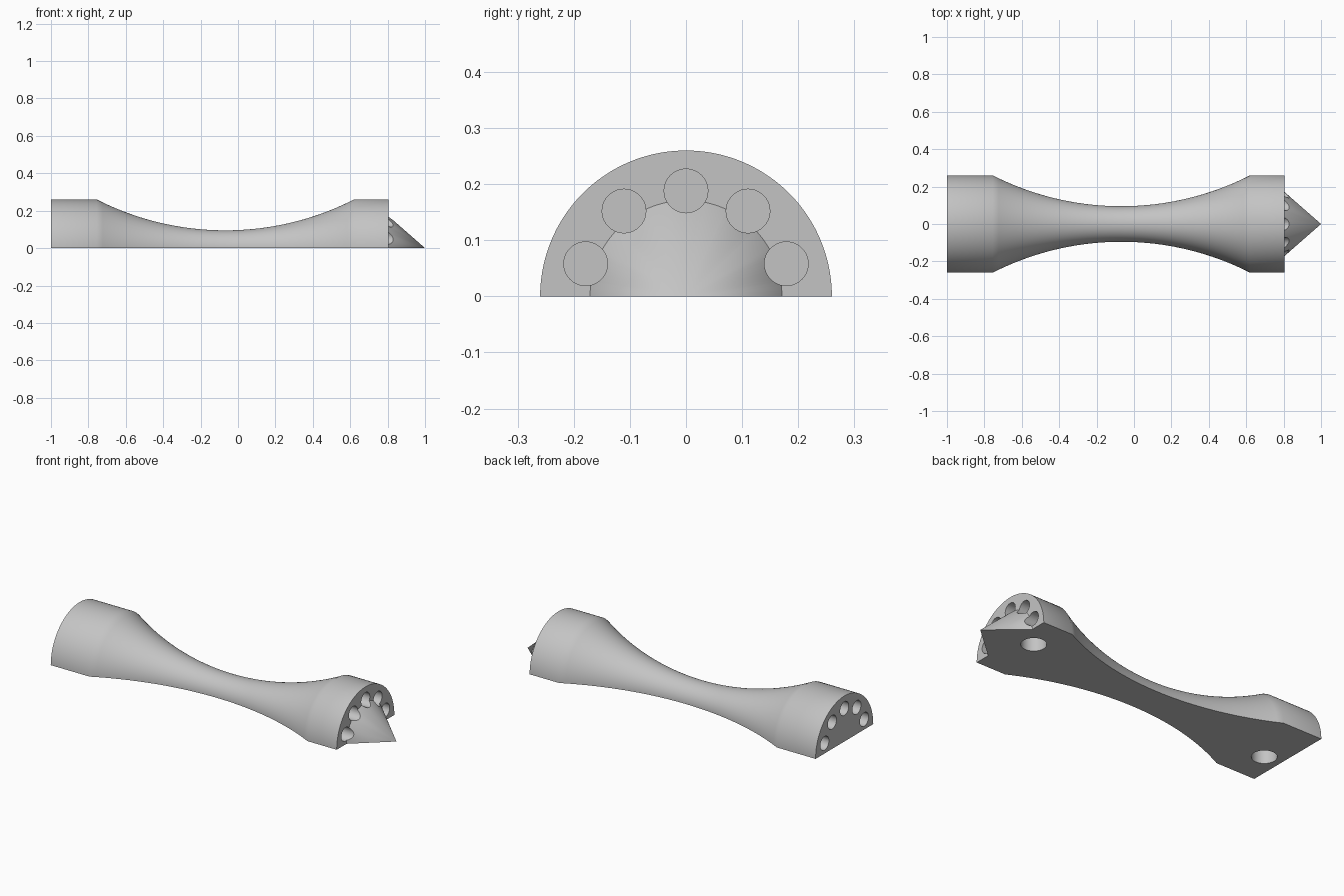
import bpy, bmesh, math
from mathutils import Matrix, Vector

cube = bpy.data.objects.get("Cube")
if cube:
    bpy.data.objects.remove(cube, do_unlink=True)

RADIUS, WAIST, LEFT, RIGHT = 0.26, 0.095, -1.0, 0.805
ARC_A, ARC_B = -0.755, 0.62
MIDDLE = (LEFT + RIGHT) / 2

grey = bpy.data.materials.new("plain grey")
grey.use_nodes = True
colour = (0.55, 0.55, 0.55, 1)
grey.diffuse_color = colour
grey.node_tree.nodes["Principled BSDF"].inputs["Base Color"].default_value = colour


def make_object(name, bm):
    bmesh.ops.recalc_face_normals(bm, faces=bm.faces)
    mesh = bpy.data.meshes.new(name)
    bm.to_mesh(mesh)
    bm.free()
    obj = bpy.data.objects.new(name, mesh)
    bpy.context.collection.objects.link(obj)
    mesh.materials.append(grey)
    return obj


def waisted_profile(steps=40):
    """Half outline as (x, radius): straight end, arc waist, straight end, cone."""
    half = (ARC_B - ARC_A) / 2
    sag = RADIUS - WAIST
    arc_r = (half * half + sag * sag) / (2 * sag)
    sweep = math.asin(half / arc_r)
    pts = [(LEFT, 0), (LEFT, RADIUS)]
    for i in range(steps + 1):
        a = -sweep + 2 * sweep * i / steps
        pts.append(((ARC_A + ARC_B) / 2 + arc_r * math.sin(a),
                    WAIST + arc_r * (1 - math.cos(a))))
    return pts + [(RIGHT, RADIUS), (RIGHT, 0.171), (1, 0)]


# Half-round body with pointed cone, closed by a flat underside
bm = bmesh.new()
verts = [bm.verts.new((x, r, 0)) for x, r in waisted_profile()]
edges = [bm.edges.new(pair) for pair in zip(verts, verts[1:])]
bmesh.ops.spin(bm, geom=verts + edges, cent=(0, 0, 0), axis=(1, 0, 0),
               angle=math.pi, steps=72)
bmesh.ops.remove_doubles(bm, verts=bm.verts, dist=1e-5)
bmesh.ops.holes_fill(bm, edges=[e for e in bm.edges if e.is_boundary], sides=0)
body = make_object("half_body", bm)

# Drilled holes: a ring of five in each end, two in the underside
bm = bmesh.new()


def drill(centre, axis, radius, length):
    turn = Vector((0, 0, 1)).rotation_difference(Vector(axis)).to_matrix().to_4x4()
    bmesh.ops.create_cone(bm, cap_ends=True, segments=40, radius1=radius,
                          radius2=radius, depth=length,
                          matrix=Matrix.Translation(centre) @ turn)


for end in (LEFT, RIGHT):
    for i in range(5):
        a = math.radians(18 + 36 * i)
        drill((end, 0.188 * math.cos(a), 0.188 * math.sin(a)), (1, 0, 0), 0.039, 0.22)
for side in (-1, 1):
    drill((MIDDLE + side * 0.80, side * 0.06, 0), (0, 0, 1), 0.065, 0.22)
cutter = make_object("hole_cutter", bm)

cut = body.modifiers.new("holes", 'BOOLEAN')
cut.operation, cut.solver, cut.object = 'DIFFERENCE', 'EXACT', cutter
bpy.ops.object.select_all(action='DESELECT')
body.select_set(True)
bpy.context.view_layer.objects.active = body
bpy.ops.object.modifier_apply(modifier=cut.name)
bpy.data.objects.remove(cutter, do_unlink=True)
bpy.ops.object.shade_smooth_by_angle(angle=math.radians(30))
